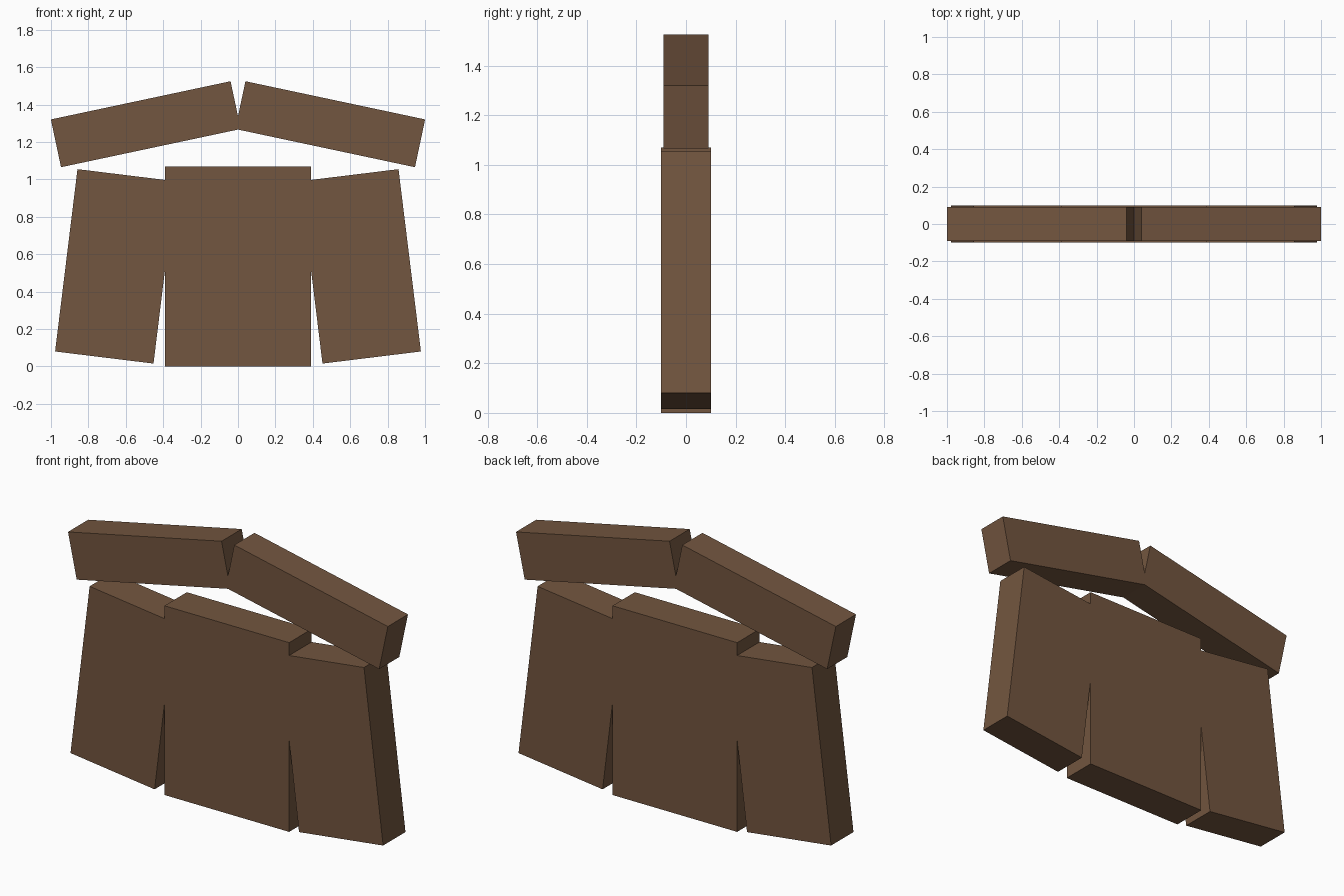
import bpy
from math import radians

if "Cube" in bpy.data.objects:
    bpy.data.objects.remove(bpy.data.objects["Cube"])

wood = bpy.data.materials.new("brown_wood")
wood.diffuse_color = (0.17, 0.092, 0.05, 1)
wood.use_nodes = True
wood.node_tree.nodes["Principled BSDF"].inputs["Base Color"].default_value = wood.diffuse_color


def board(name, size, x, z, tilt=0):
    """Box of the given size, tilted in the front plane (degrees)."""
    bpy.ops.mesh.primitive_cube_add(size=1, location=(x, 0, z))
    ob = bpy.context.object
    ob.name = ob.data.name = name
    ob.scale = size
    bpy.ops.object.transform_apply(location=False, rotation=False, scale=True)
    ob.rotation_euler.y = radians(tilt)
    ob.data.materials.append(wood)
    return ob


# Upright middle panel
board("center_panel", (0.78, 0.2, 1.07), 0, 0.535)

# Leaning side panels and sloping roof planks, mirrored across x
for side, s in (("left", -1), ("right", 1)):
    board(side + "_panel", (0.53, 0.2, 0.982), s * 0.655, 0.535, s * -7)
    board(side + "_roof_plank", (0.982, 0.18, 0.261), s * 0.493, 1.295, s * 12)
